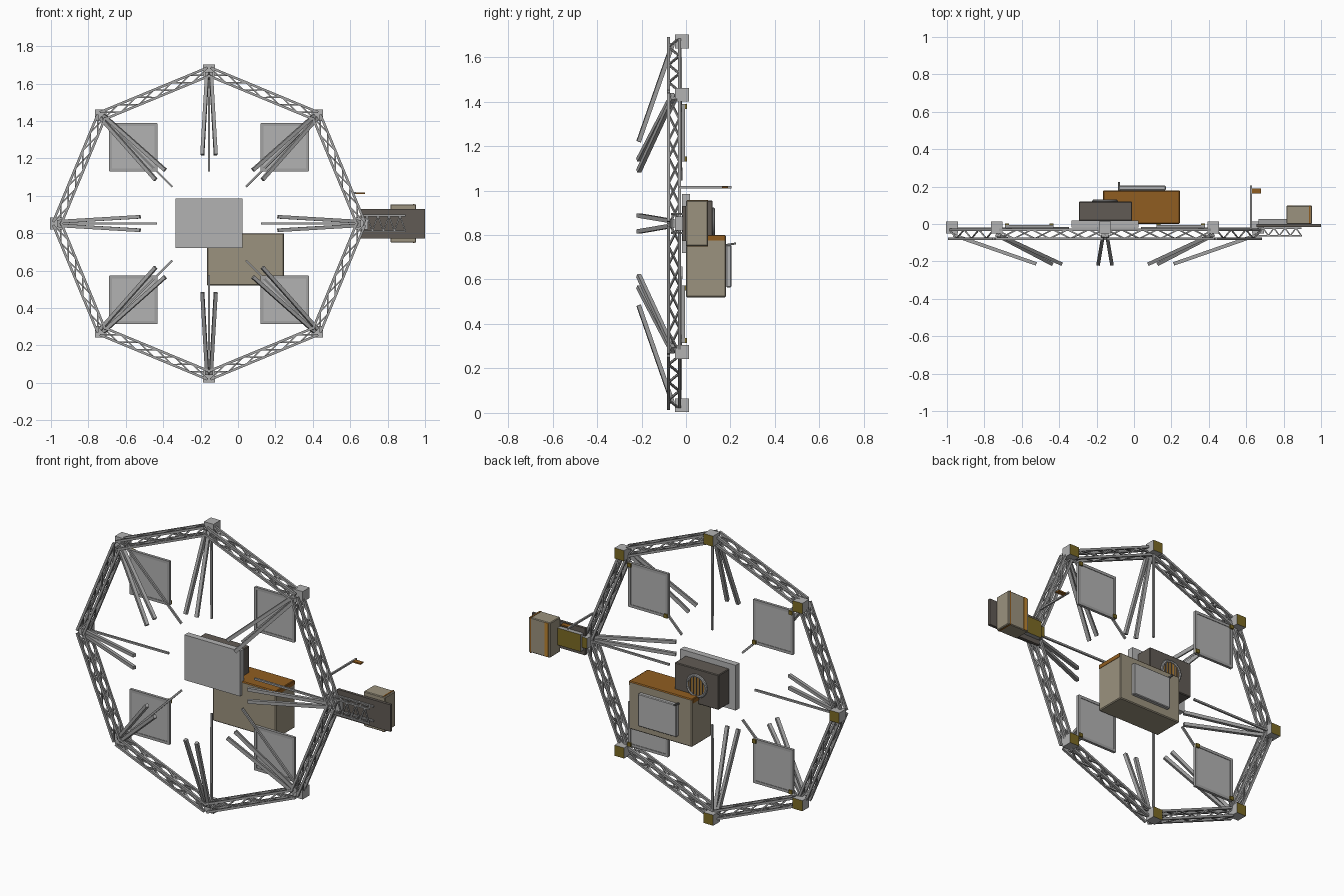
import bpy, bmesh, math
from mathutils import Vector, Matrix

cube = bpy.data.objects.get("Cube")
if cube:
    bpy.data.objects.remove(cube, do_unlink=True)


def material(name, r, g, b):
    m = bpy.data.materials.new(name)
    m.use_nodes = True
    m.diffuse_color = (r, g, b, 1)
    m.node_tree.nodes["Principled BSDF"].inputs["Base Color"].default_value = (r, g, b, 1)
    return m


LIGHT = material("light grey", 0.45, 0.45, 0.45)
STEEL = material("steel grey", 0.36, 0.36, 0.36)
DARK = material("dark steel", 0.15, 0.15, 0.145)
TAN = material("tan", 0.33, 0.29, 0.21)
UMBER = material("dark umber", 0.12, 0.105, 0.09)
COPPER = material("copper brown", 0.28, 0.11, 0.015)
GOLD = material("dull gold", 0.2, 0.145, 0.018)
AMBER = material("amber", 0.5, 0.23, 0.03)


def finish(name, bm, mat, second=None, rule=None, bevel=0):
    """Turn a bmesh into an object; faces meeting the rule get the second material."""
    bm.normal_update()
    mesh = bpy.data.meshes.new(name)
    mesh.materials.append(mat)
    if second:
        mesh.materials.append(second)
        for f in bm.faces:
            if rule(f.normal):
                f.material_index = 1
    bm.to_mesh(mesh)
    bm.free()
    ob = bpy.data.objects.new(name, mesh)
    bpy.context.collection.objects.link(ob)
    if bevel:
        mod = ob.modifiers.new("soft edges", "BEVEL")
        mod.width, mod.segments = bevel, 1
    return ob


def add_box(bm, x0, x1, y0, y1, z0, z1):
    centre = Vector((x0 + x1, y0 + y1, z0 + z1)) / 2
    scale = Matrix.Diagonal((x1 - x0, y1 - y0, z1 - z0, 1))
    bmesh.ops.create_cube(bm, size=1, matrix=Matrix.Translation(centre) @ scale)


def add_bar(bm, a, b, width):
    a, b = Vector(a), Vector(b)
    turn = (b - a).to_track_quat("Z", "Y").to_matrix().to_4x4()
    scale = Matrix.Diagonal((width, width, (b - a).length, 1))
    bmesh.ops.create_cube(bm, size=1, matrix=Matrix.Translation((a + b) / 2) @ turn @ scale)


def box(name, dims, mat, **kw):
    bm = bmesh.new()
    add_box(bm, *dims)
    return finish(name, bm, mat, **kw)


# Octagonal ring frame
CX, CZ, R = -0.155, 0.852, 0.818


def ring(angle, radius, side=0, y=0):
    c, s = math.cos(angle), math.sin(angle)
    return Vector((CX + radius * c - side * s, y, CZ + radius * s + side * c))


angles = [i * math.pi / 4 for i in range(8)]
Y_FRONT, Y_BACK, HALF, BAYS = -0.078, -0.03, 0.022, 6
chords, braces = bmesh.new(), bmesh.new()
for a in angles:
    p, q = ring(a, R - 0.005), ring(a + math.pi / 4, R - 0.005)
    out = ring(a + math.pi / 8, 1) - ring(a + math.pi / 8, 0)
    corners = [out * (s * HALF) + Vector((0, y, 0))
               for s, y in ((1, Y_FRONT), (1, Y_BACK), (-1, Y_BACK), (-1, Y_FRONT))]
    for k in range(4):
        c, d = corners[k], corners[(k + 1) % 4]
        add_bar(chords, p + c, q + c, 0.013)
        for i in range(BAYS):
            s, e = (c, d) if i % 2 else (d, c)
            add_bar(braces, p.lerp(q, i / BAYS) + s, p.lerp(q, (i + 1) / BAYS) + e, 0.008)
finish("ring_chords", chords, STEEL)
finish("ring_braces", braces, STEEL)

# Corner nodes with gold backs
nodes = bmesh.new()
for a in angles:
    p = ring(a, R)
    add_box(nodes, p.x - 0.031, p.x + 0.031, -0.05, 0.014, p.z - 0.031, p.z + 0.031)
finish("corner_nodes", nodes, LIGHT, second=GOLD, rule=lambda n: n.y > 0.9)

# Inward booms, a forward pair and one flat strut per corner
booms, struts = bmesh.new(), bmesh.new()
for a in angles:
    for s in (-1, 1):
        add_bar(booms, ring(a, R - 0.01, s * 0.01, -0.06), ring(a, R - 0.45, s * 0.036, -0.213), 0.019)
    add_bar(struts, ring(a, R, 0, -0.025), ring(a, R - 0.54, 0, -0.022), 0.011)
finish("forward_booms", booms, STEEL)
finish("flat_struts", struts, STEEL)

# Four square panels with rims and gold corner clips
sheet, rims, clips = bmesh.new(), bmesh.new(), bmesh.new()
H = 0.128
for sx in (-1, 1):
    for sz in (-1, 1):
        x, z = CX + sx * 0.405, CZ + sz * 0.408
        add_box(sheet, x - H, x + H, -0.018, -0.008, z - H, z + H)
        for s in (-1, 1):
            e = s * (H - 0.006)
            add_bar(rims, (x + e, -0.013, z - H), (x + e, -0.013, z + H), 0.016)
            add_bar(rims, (x - H, -0.013, z + e), (x + H, -0.013, z + e), 0.016)
        for t in (-1, 1):
            cx, cz = x + sx * t * (H - 0.01), z + sz * t * (H - 0.01)
            add_box(clips, cx - 0.011, cx + 0.011, -0.005, 0.004, cz - 0.011, cz + 0.011)
finish("square_panels", sheet, LIGHT)
finish("panel_rims", rims, STEEL)
finish("panel_clips", clips, GOLD)

# Central shield and instrument housing
box("front_shield", (-0.335, 0.025, -0.018, 0.018, 0.72, 0.985), LIGHT)
box("instrument_housing", (-0.295, -0.01, 0.018, 0.12, 0.75, 0.955), UMBER, bevel=0.004)

# Round vent on the housing back
PX, PZ = -0.155, 0.855
bpy.ops.mesh.primitive_torus_add(location=(PX, 0.122, PZ), rotation=(math.pi / 2, 0, 0),
                                 major_radius=0.06, minor_radius=0.009,
                                 major_segments=32, minor_segments=8)
vent = bpy.context.object
vent.name = "vent_ring"
vent.data.materials.append(STEEL)
bpy.ops.object.shade_smooth_by_angle()
bpy.ops.mesh.primitive_cylinder_add(vertices=32, radius=0.056, depth=0.006,
                                    location=(PX, 0.122, PZ), rotation=(math.pi / 2, 0, 0))
disc = bpy.context.object
disc.name = "vent_disc"
disc.data.materials.append(AMBER)
slats = bmesh.new()
for i in range(-2, 3):
    x = PX + i * 0.02
    h = math.sqrt(0.055 ** 2 - (i * 0.02) ** 2)
    add_box(slats, x - 0.004, x + 0.004, 0.122, 0.129, PZ - h, PZ + h)
finish("vent_slats", slats, UMBER)

# Equipment box with copper lid and back radiator
box("equipment_box", (-0.165, 0.245, 0, 0.18, 0.52, 0.80), TAN,
    second=COPPER, rule=lambda n: n.z > 0.9, bevel=0.005)
bands = bmesh.new()
for x in (-0.165, 0.245):
    add_box(bands, x - 0.002, x + 0.002, 0.005, 0.175, 0.775, 0.798)
finish("lid_bands", bands, COPPER)
box("back_radiator", (-0.08, 0.17, 0.18, 0.205, 0.565, 0.755), LIGHT, bevel=0.004)
probe = bmesh.new()
add_bar(probe, (-0.08, 0.18, 0.755), (-0.08, 0.225, 0.762), 0.009)
finish("radiator_probe", probe, DARK)

# Side module: deck, box, fittings
box("side_deck", (0.655, 1.0, -0.016, 0.0, 0.772, 0.93), UMBER)
box("side_box", (0.815, 0.953, 0, 0.098, 0.75, 0.955), TAN, bevel=0.004)
box("side_box_stripe", (0.825, 0.848, 0.095, 0.1, 0.753, 0.952), AMBER)
box("side_box_end_trim", (0.936, 0.943, 0.004, 0.1, 0.748, 0.957), COPPER)
box("deck_equipment", (0.665, 0.815, 0, 0.026, 0.80, 0.90), STEEL,
    second=GOLD, rule=lambda n: n.y > 0.9)

# Short truss on the deck front
rails, web = bmesh.new(), bmesh.new()
X0, X1, N = 0.66, 0.895, 8
for z in (0.81, 0.895):
    for y in (-0.062, -0.022):
        add_bar(rails, (X0, y, z), (X1, y, z), 0.009)
for i in range(N):
    xa, xb = (X0 + (X1 - X0) * k / N for k in (i, i + 1))
    f = i % 2
    for z in (0.81, 0.895):
        add_bar(web, (xa, (-0.062, -0.022)[f], z), (xb, (-0.022, -0.062)[f], z), 0.007)
    add_bar(web, (xa, -0.062, (0.81, 0.895)[f]), (xb, -0.062, (0.895, 0.81)[f]), 0.007)
finish("deck_truss_rails", rails, STEEL)
finish("deck_truss_web", web, STEEL)

# Rearward sensor arm with flat vane
arm = bmesh.new()
add_bar(arm, (0.625, -0.03, 1.015), (0.625, 0.205, 1.015), 0.01)
finish("sensor_arm", arm, STEEL)
box("sensor_vane", (0.625, 0.68, 0.163, 0.19, 1.011, 1.019), COPPER)
